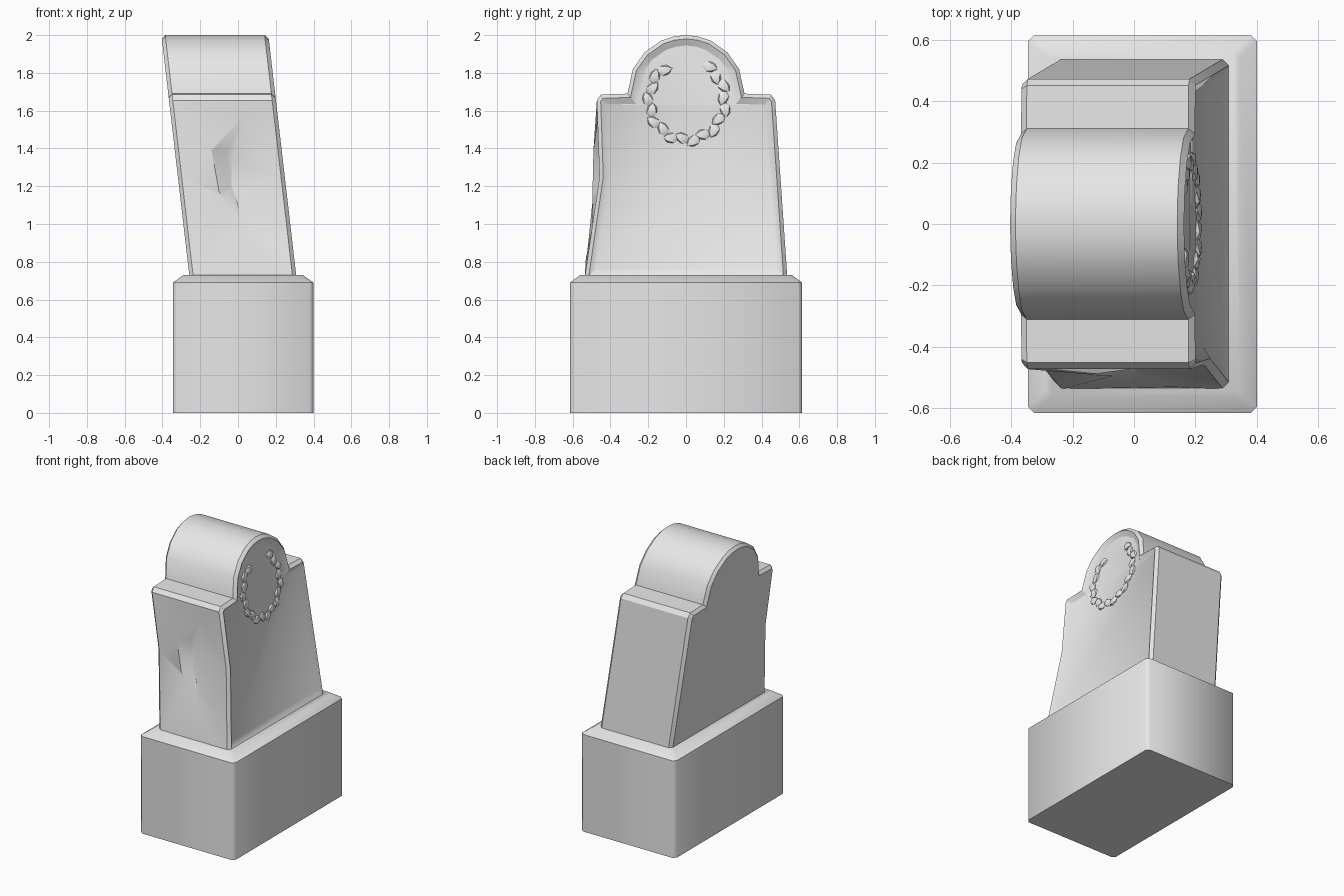
import bpy, bmesh, math
from mathutils import Matrix, Vector
from mathutils.geometry import delaunay_2d_cdt

cube = bpy.data.objects.get("Cube")
if cube:
    bpy.data.objects.remove(cube, do_unlink=True)

stone = bpy.data.materials.new("grey_stone")
stone.use_nodes = True
GREY = (0.8, 0.8, 0.8, 1)
stone.diffuse_color = GREY
stone.node_tree.nodes["Principled BSDF"].inputs["Base Color"].default_value = GREY

HALF = 0.283      # half thickness of the slab
BEVEL = 0.02
RECESS = 0.02
LEAN = 0.116      # sideways lean per unit of height


def centre_x(z):
    return 0.025 - LEAN * (z - 0.73)


def finish(bm, name, angle, lean=True):
    if lean:
        for v in bm.verts:
            v.co.x += centre_x(v.co.z)
    bmesh.ops.recalc_face_normals(bm, faces=bm.faces)
    mesh = bpy.data.meshes.new(name)
    bm.to_mesh(mesh)
    bm.free()
    mesh.materials.append(stone)
    ob = bpy.data.objects.new(name, mesh)
    bpy.context.collection.objects.link(ob)
    bpy.ops.object.select_all(action='DESELECT')
    ob.select_set(True)
    bpy.context.view_layer.objects.active = ob
    bpy.ops.object.shade_smooth_by_angle(angle=math.radians(angle))
    return ob


# Plinth: stacked rings with clipped corners and a sloped top edge
bm = bmesh.new()


def ring(hx, hy, z, c=0.02):
    corners = [(hx, hy - c), (hx - c, hy), (c - hx, hy), (-hx, hy - c),
               (-hx, c - hy), (c - hx, -hy), (hx - c, -hy), (hx, c - hy)]
    return [bm.verts.new((0.0275 + x, y, z)) for x, y in corners]


rings = [ring(0.3725, 0.615, 0), ring(0.3725, 0.615, 0.69), ring(0.315, 0.56, 0.73)]
for low, high in zip(rings, rings[1:]):
    for i in range(8):
        j = (i + 1) % 8
        bm.faces.new((low[i], low[j], high[j], high[i]))
bm.faces.new(rings[0])
bm.faces.new(rings[-1])
finish(bm, "plinth", 50, lean=False)

# Headstone: arched profile with shoulders, extruded through x
back = [(0.537, 0.71), (0.472, 1.655), (0.45, 1.685)]
arch = [(0.31 * math.cos(math.radians(a)), 1.69 + 0.31 * math.sin(math.radians(a)))
        for a in (0, 25, 45, 65, 78, 90, 102, 115, 135, 155, 180)]
front = [(-y, z) for y, z in reversed(back)]
front.insert(2, (-0.458, 1.25))
profile = back + arch + front
n = len(profile)

bm = bmesh.new()
inner = HALF - BEVEL
left = [bm.verts.new((inner, y, z)) for y, z in profile]
right = [bm.verts.new((-inner, y, z)) for y, z in profile]
sides = []
for i in range(n):
    j = (i + 1) % n
    sides.append(bm.faces.new((left[i], left[j], right[j], right[i])))
faces = [bm.faces.new(left), bm.faces.new(right)]
bmesh.ops.recalc_face_normals(bm, faces=bm.faces)

# Chamfered rims, then a sunken panel on the wreath side
for f in faces:
    bmesh.ops.inset_region(bm, faces=[f], thickness=BEVEL, depth=BEVEL,
                           use_boundary=True, use_even_offset=True)
bmesh.ops.inset_region(bm, faces=[faces[0]], thickness=0.035, depth=-RECESS,
                       use_boundary=True, use_even_offset=True)

# Chipped front: a raised fold and a crack as (x, z, y) points
bmesh.ops.delete(bm, geom=[sides[n - 3], sides[n - 2]], context='FACES')
chips = [(0.04, 1.58, -0.465), (-0.14, 1.39, -0.49), (-0.06, 1.38, -0.45),
         (-0.03, 1.34, -0.435), (-0.10, 1.17, -0.495), (-0.07, 1.12, -0.495),
         (-0.035, 1.2, -0.455), (0.02, 1.17, -0.458), (0.0, 1.10, -0.465),
         (0.015, 0.99, -0.495), (0.13, 0.82, -0.53), (0.26, 0.865, -0.507)]
points = [Vector((x - centre_x(z), y, z)) for x, z, y in chips]
creases = []
for path in ((0, 1, 4, 5, 9), (0, 2, 6, 9), (0, 3, 7, 8, 9), (9, 10, 11)):
    creases += list(zip(path, path[1:]))
for y, z in front[1:]:
    points += [Vector((side * inner, y, z)) for side in (-1, 1)]
flat, _, tris, origin, _, _ = delaunay_2d_cdt(
    [Vector((p.x, p.z)) for p in points], creases, [], 0, 1e-5)
verts = [bm.verts.new(points[o[0]]) for o in origin]
for t in tris:
    bm.faces.new([verts[k] for k in t])
bmesh.ops.remove_doubles(bm, verts=bm.verts, dist=1e-4)
finish(bm, "headstone", 30)

# Wreath: faceted leaves in an open ring on the sunken panel
bm = bmesh.new()
LEAVES = 18
for i in range(LEAVES):
    a = math.radians(128 + 286 * i / (LEAVES - 1))
    radius = 0.2 + (0.008 if i % 2 else -0.008)
    place = Matrix.Translation((HALF - RECESS, 0.005 + radius * math.cos(a),
                                1.655 + 1.05 * radius * math.sin(a)))
    turn = Matrix.Rotation(a + (0.4 if i % 2 else -0.4), 4, 'X')
    size = Matrix.Diagonal((0.018, 0.031, 0.042, 1))
    bmesh.ops.create_icosphere(bm, subdivisions=1, radius=1, matrix=place @ turn @ size)
finish(bm, "wreath", 30)
